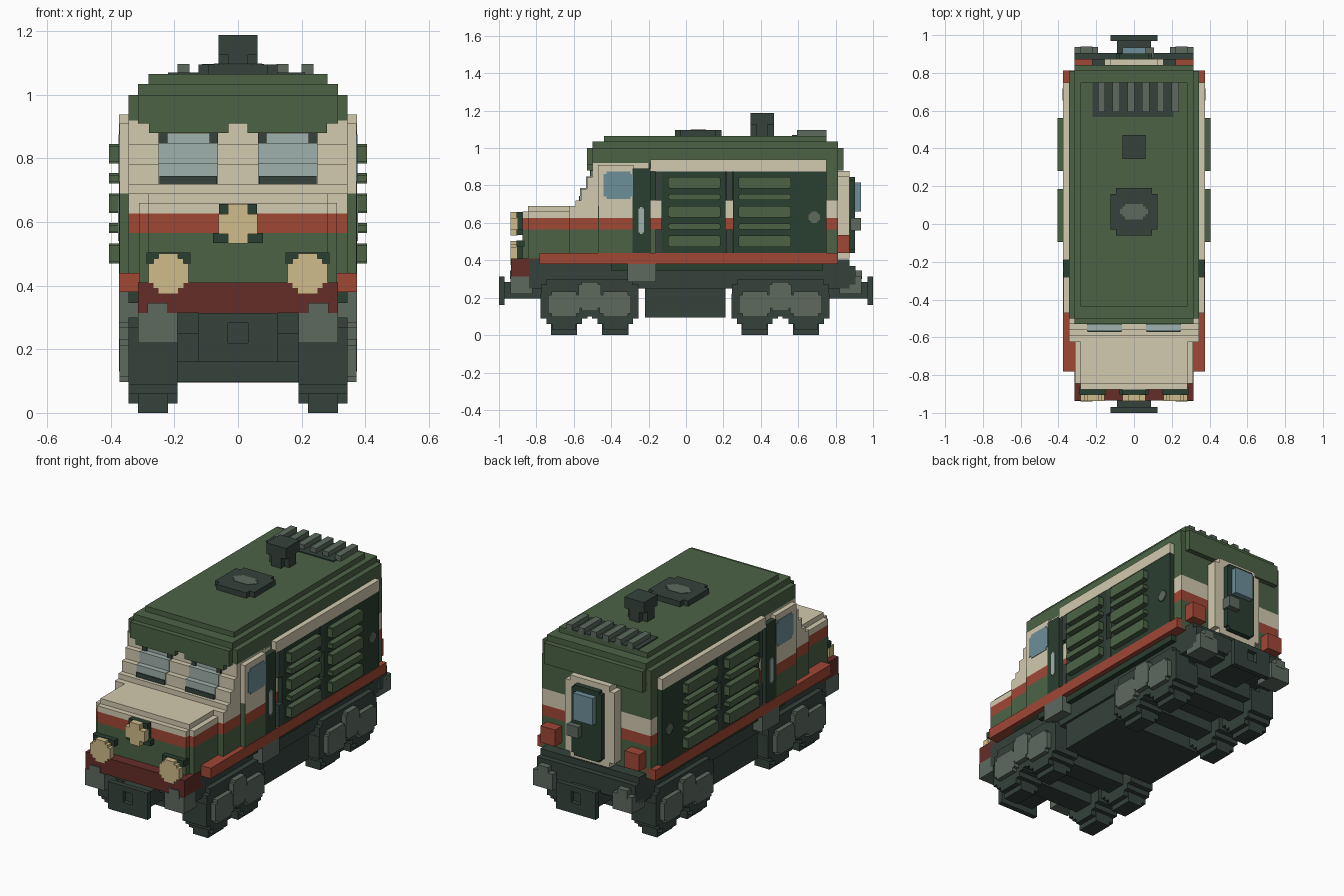
import bpy, bmesh, math
from mathutils import Vector

cube = bpy.data.objects.get("Cube")
if cube:
    bpy.data.objects.remove(cube)


def material(name, rgb):
    lin = [((c / 255 + 0.055) / 1.055) ** 2.4 for c in rgb] + [1]
    m = bpy.data.materials.new(name)
    m.use_nodes = True
    m.diffuse_color = lin
    bsdf = next(n for n in m.node_tree.nodes if n.type == 'BSDF_PRINCIPLED')
    bsdf.inputs["Base Color"].default_value = lin
    return m


GREEN = material("green paint", (76, 99, 69))
DARKGREEN = material("dark green paint", (42, 62, 48))
CREAM = material("cream paint", (210, 202, 175))
RED = material("red paint", (160, 71, 53))
DARKRED = material("dark red paint", (101, 45, 39))
IRON = material("dark iron", (53, 66, 60))
GREY = material("grey metal", (93, 106, 95))
GLASS = material("blue glass", (110, 143, 154))
PALE = material("pale glass", (159, 177, 172))
LAMP = material("lamp yellow", (208, 188, 138))


def outline(a, b, n, k):
    """Rectangle of half sizes a, b with k stair steps of size n at each corner."""
    q = []
    for i in range(k):
        q += [(a - i * n, b - (k - i) * n), (a - (i + 1) * n, b - (k - i) * n)]
    q.append((a - k * n, b))
    r = q[::-1]
    return (q + [(-u, v) for u, v in r] + [(-u, -v) for u, v in q] + [(u, -v) for u, v in r])


def block(name, mat, x, y, z, axis=2, n=0.03, k=0, mirror=False):
    """Block between x, y, z ranges, with stepped corners around the given axis."""
    rng = (x, y, z)
    u, v = [i for i in range(3) if i != axis]
    mid = [(r[0] + r[1]) / 2 for r in rng]
    half = [(r[1] - r[0]) / 2 for r in rng]
    bm = bmesh.new()
    for s in ((1, -1) if mirror else (1,)):
        rings = []
        for end in (-1, 1):
            ring = []
            for p, q in outline(half[u], half[v], n, k):
                co = Vector(mid)
                co[u] += p
                co[v] += q
                co[axis] += end * half[axis]
                co.x *= s
                ring.append(bm.verts.new(co))
            rings.append(ring)
        bm.faces.new(rings[0])
        bm.faces.new(rings[1])
        c = len(rings[0])
        for i in range(c):
            j = (i + 1) % c
            bm.faces.new((rings[0][i], rings[0][j], rings[1][j], rings[1][i]))
    bmesh.ops.recalc_face_normals(bm, faces=bm.faces)
    me = bpy.data.meshes.new(name)
    bm.to_mesh(me)
    bm.free()
    me.materials.append(mat)
    ob = bpy.data.objects.new(name, me)
    bpy.context.collection.objects.link(ob)
    return ob


def sym(w):
    return (-w, w)


# Painted bands of the nose, cab and engine room
for band, mat, z0, z1, nose_top, body_top in (("lower", GREEN, 0.38, 0.565, 0.565, 0.565),
                                              ("stripe", RED, 0.565, 0.627, 0.627, 0.627),
                                              ("upper", CREAM, 0.627, 0.69, 0.66, 0.72)):
    block("nose_front_" + band, mat, sym(0.282), (-0.875, -0.8), (z0, nose_top))
    block("nose_" + band, mat, sym(0.312), (-0.845, -0.6), (z0, nose_top))
    block("cab_" + band, mat, sym(0.345), (-0.625, -0.2), (z0, z1))
    block("cab_door_" + band, mat, (0.34, 0.373), (-0.465, -0.28), (max(z0, 0.43), z1), mirror=True)
    block("body_" + band, mat, sym(0.345), (-0.2, 0.812), (z0, body_top))
block("cab_door_edge", GREEN, (0.34, 0.373), (-0.47, -0.465), (0.43, 0.69), mirror=True)
block("hood_top", CREAM, sym(0.282), (-0.845, -0.55), (0.65, 0.69))
block("body_top", DARKGREEN, sym(0.345), (-0.2, 0.75), (0.72, 0.92))
block("body_rear_top", GREEN, sym(0.345), (0.75, 0.812), (0.72, 0.92))

# Stepped cab front with windscreens
for i, (y, z0, z1) in enumerate(((-0.592, 0.69, 0.72), (-0.561, 0.72, 0.782),
                                 (-0.53, 0.782, 0.845), (-0.5, 0.845, 0.92))):
    block(f"cab_step_{i}", CREAM, sym(0.345), (y, -0.2), (z0, z1))
    if i:
        block(f"windscreen_{i}", PALE, (0.063, 0.25), (y - 0.005, y + 0.031),
              (z0, min(z1 + 0.004, 0.878)), mirror=True)
block("windscreen_sill", IRON, (0.066, 0.247), (-0.573, -0.56), (0.72, 0.745), mirror=True)
for i, x in enumerate(((0.063, 0.09), (0.222, 0.25))):
    block(f"windscreen_corner_{i}", IRON, x, (-0.514, -0.5), (0.845, 0.88), mirror=True)
block("windscreen_brow", GREEN, (0.03, 0.28), (-0.53, -0.48), (0.88, 0.92), mirror=True)

# Cab sides
block("cab_side", CREAM, (0.34, 0.373), (-0.47, -0.28), (0.69, 0.91), mirror=True)
block("side_window", GLASS, (0.365, 0.376), (-0.44, -0.283), (0.727, 0.875), 0, 0.015, 1, True)
block("cab_post", DARKGREEN, (0.34, 0.374), (-0.285, -0.19), (0.44, 0.89), mirror=True)
block("cab_handrail", PALE, (0.37, 0.377), (-0.255, -0.225), (0.54, 0.685), 0, 0.008, 1, True)

# Roof tiers
block("roof_lower", GREEN, sym(0.345), (-0.53, 0.842), (0.91, 1.0), 2, 0.031, 1)
block("roof_middle", GREEN, sym(0.314), (-0.5, 0.812), (1.0, 1.035))
block("roof_upper", GREEN, sym(0.282), (-0.438, 0.75), (1.035, 1.065))
block("roof_rear_lip", GREEN, sym(0.314), (0.8, 0.842), (0.88, 0.92))

# Roof fan, exhaust and vent ribs
block("fan_base", IRON, sym(0.125), (-0.06, 0.19), (1.06, 1.096), 2, 0.03, 1)
block("fan_hub", GREY, sym(0.075), (0.025, 0.107), (1.09, 1.098), 2, 0.014, 2)
block("exhaust_base", IRON, sym(0.062), (0.345, 0.47), (1.06, 1.13), 2, 0.031, 1)
block("exhaust_cap", IRON, sym(0.062), (0.345, 0.47), (1.125, 1.188))
block("vent_plate", IRON, (-0.22, 0.21), (0.567, 0.75), (1.06, 1.071))
for i in range(6):
    x = -0.172 + i * 0.078
    block(f"vent_rib_{i}", GREY, (x - 0.019, x + 0.019), (0.594, 0.752), (1.06, 1.097))

# Engine room sides: trim, doors and louvres
block("side_trim", CREAM, (0.33, 0.375), (-0.19, 0.75), (0.875, 0.938), mirror=True)
block("side_door_front", DARKGREEN, (0.34, 0.372), (-0.13, 0.212), (0.44, 0.875), mirror=True)
block("side_door_rear", DARKGREEN, (0.34, 0.372), (0.25, 0.75), (0.44, 0.875), mirror=True)
for i, y in enumerate((-0.145, 0.231)):
    for j, z in enumerate(((0.44, 0.565), (0.72, 0.875))):
        block(f"door_divider_{i}_{j}", IRON, (0.34, 0.375), (y - 0.018, y + 0.018), z, mirror=True)
for i, y in enumerate(((-0.095, 0.185), (0.28, 0.562))):
    for j, z in enumerate(((0.47, 0.532), (0.565, 0.597), (0.628, 0.69), (0.722, 0.754), (0.784, 0.845))):
        block(f"louvre_{i}_{j}", GREEN, (0.36, 0.405), y, z, 0, 0.006, 1, True)
block("door_latch", GREY, (0.36, 0.378), (0.655, 0.717), (0.6, 0.66), 0, 0.008, 2, True)

# Rear door and tail lamps
block("rear_frame", CREAM, sym(0.156), (0.8, 0.873), (0.41, 0.878), 1, 0.03, 1)
block("rear_door", DARKGREEN, sym(0.094), (0.86, 0.903), (0.44, 0.845), 1, 0.015, 1)
block("rear_window", GLASS, sym(0.062), (0.89, 0.935), (0.66, 0.815))
block("rear_handle", GREY, (0.03, 0.105), (0.88, 0.935), (0.56, 0.625))
block("tail_lamp", RED, (0.22, 0.314), (0.8, 0.873), (0.44, 0.535), mirror=True)

# Headlamps with dark corner bezels
block("centre_lamp_bezel", DARKGREEN, sym(0.06), (-0.906, -0.845), (0.534, 0.657))
block("centre_lamp_bracket", DARKGREEN, sym(0.078), (-0.906, -0.845), (0.534, 0.565))
block("centre_lamp", LAMP, sym(0.062), (-0.938, -0.9), (0.532, 0.657), 1, 0.031, 1)
block("headlamp_bezel", DARKGREEN, (0.15, 0.288), (-0.906, -0.86), (0.47, 0.505), mirror=True)
block("headlamp_mount", DARKGREEN, (0.187, 0.251), (-0.906, -0.86), (0.38, 0.48), mirror=True)
block("headlamp", LAMP, (0.156, 0.282), (-0.938, -0.9), (0.376, 0.502), 1, 0.016, 2, True)

# Frame, sills, bumper and couplings
block("side_sill", RED, (0.3, 0.375), (-0.782, 0.812), (0.38, 0.44), mirror=True)
block("sill_underside", DARKGREEN, sym(0.345), (-0.4, 0.73), (0.345, 0.385))
block("main_frame", IRON, sym(0.314), (-0.84, 0.873), (0.25, 0.405))
block("front_bumper", DARKRED, sym(0.314), (-0.935, -0.78), (0.314, 0.41))
block("rear_beam", IRON, sym(0.314), (0.8, 0.905), (0.27, 0.37))
block("tank", IRON, sym(0.3), (-0.22, 0.212), (0.095, 0.27))
block("cab_foot_step", GREY, (0.3, 0.375), (-0.313, -0.16), (0.285, 0.38), mirror=True)
for end, s in (("front", -1), ("rear", 1)):
    def span(a, b):
        return tuple(sorted((a * s, b * s)))
    block(end + "_buffer", GREY, (0.19, 0.314), span(0.82, 0.938), (0.22, 0.314), mirror=True)
    block(end + "_buffer_top", GREY, (0.22, 0.284), span(0.82, 0.94), (0.3, 0.345), mirror=True)
    block(end + "_coupler_shaft", IRON, sym(0.09), span(0.75, 0.975), (0.195, 0.285))
    # Coupler plate with a square socket
    block(end + "_coupler_cheek", IRON, (0.031, 0.125), span(0.97, 1.0), (0.16, 0.314), mirror=True)
    for part, z in (("top", (0.283, 0.314)), ("bottom", (0.16, 0.22))):
        block(f"{end}_coupler_{part}", IRON, sym(0.031), span(0.97, 1.0), z)

    # Bogie with two wheel pairs
    c = -0.515 if s < 0 else 0.505
    block(end + "_bogie_core", IRON, sym(0.19), (c - 0.25, c + 0.25), (0.16, 0.27))
    block(end + "_bogie_side", IRON, (0.25, 0.345), (c - 0.26, c + 0.26), (0.1, 0.3), 0, 0.03, 1, True)
    block(end + "_bogie_spring", GREY, (0.3, 0.375), (c - 0.06, c + 0.06), (0.13, 0.285), 0, 0.015, 1, True)
    for i, y in enumerate((c - 0.137, c + 0.137)):
        block(f"{end}_wheel_{i}", IRON, (0.19, 0.345), (y - 0.125, y + 0.125),
              (0.03, 0.28), 0, 0.03, 2, True)
        block(f"{end}_wheel_tread_{i}", IRON, (0.22, 0.314), (y - 0.07, y + 0.07), (0.0, 0.06), mirror=True)
        block(f"{end}_axle_{i}", IRON, sym(0.2), (y - 0.06, y + 0.06), (0.098, 0.2))
        block(f"{end}_axle_box_{i}", GREY, (0.3, 0.372), (y - 0.085, y + 0.085),
              (0.097, 0.232), 0, 0.018, 1, True)
